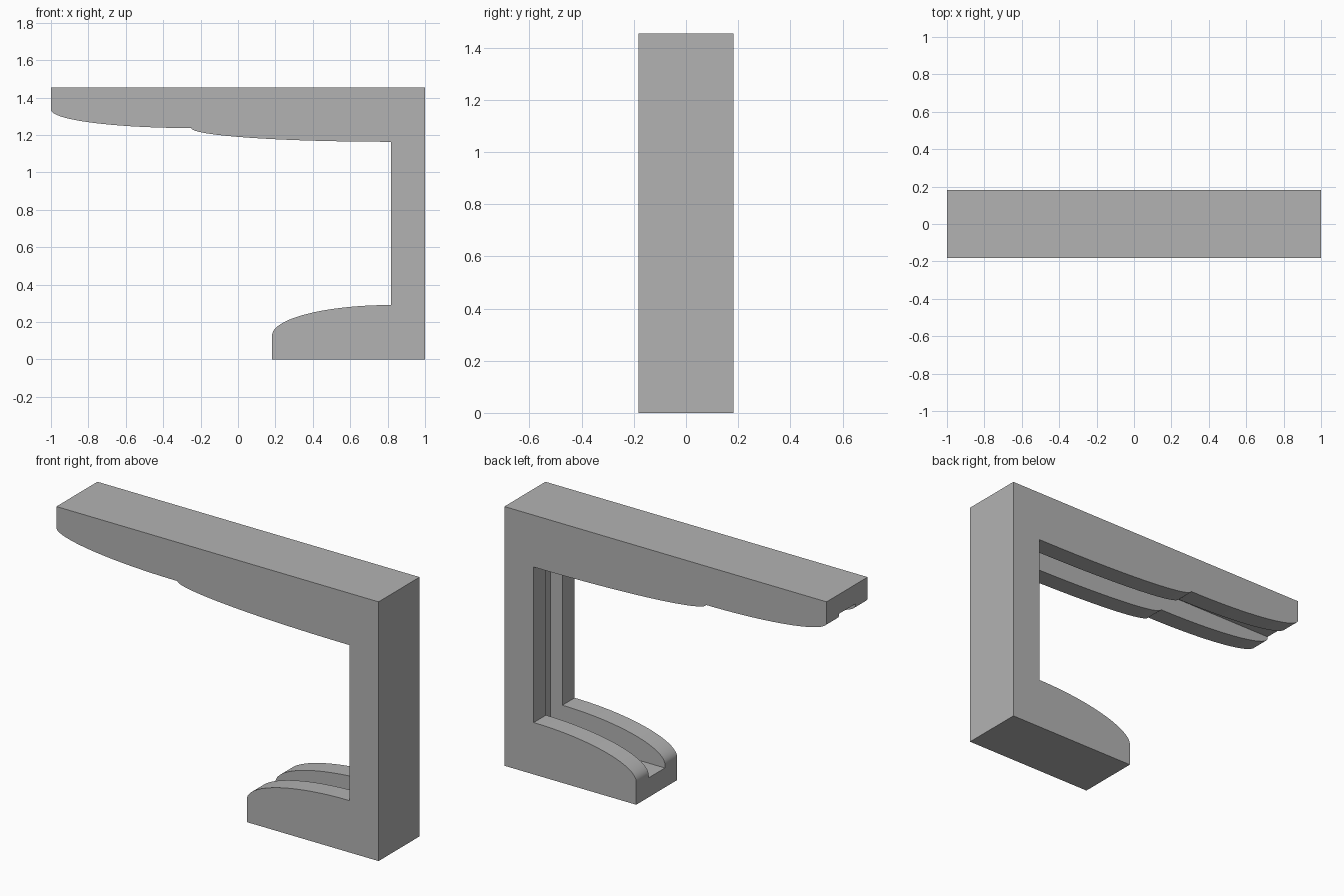
import bpy, bmesh, math

cube = bpy.data.objects.get("Cube")
if cube:
    bpy.data.objects.remove(cube, do_unlink=True)

U = 2 / 11            # design module: 11 long, 8 tall, 2 deep
HALF_DEPTH = U
TOP = 8 * U
WALL = 1 - U          # inner face of the upright
STEPS = 32

grey = bpy.data.materials.new("plain_grey")
grey.use_nodes = True
grey.diffuse_color = (0.45, 0.45, 0.45, 1)
grey.node_tree.nodes["Principled BSDF"].inputs["Base Color"].default_value = (0.45, 0.45, 0.45, 1)


def quarter_ellipse(tip, crown):
    """Curve that leaves the tip vertically and arrives level at the crown."""
    points = []
    for i in range(STEPS + 1):
        a = math.pi / 2 * i / STEPS
        points.append((crown[0] + (tip[0] - crown[0]) * math.cos(a),
                       tip[1] + (crown[1] - tip[1]) * math.sin(a)))
    return points


def extrude_profile(name, profile, half_depth):
    """Solid made from an x-z outline, centred on y = 0."""
    bm = bmesh.new()
    face = bm.faces.new([bm.verts.new((x, -half_depth, z)) for x, z in profile])
    result = bmesh.ops.extrude_face_region(bm, geom=[face])
    moved = [v for v in result["geom"] if isinstance(v, bmesh.types.BMVert)]
    bmesh.ops.translate(bm, verts=moved, vec=(0, 2 * half_depth, 0))
    bmesh.ops.recalc_face_normals(bm, faces=bm.faces[:])
    mesh = bpy.data.meshes.new(name)
    bm.to_mesh(mesh)
    bm.free()
    mesh.materials.append(grey)
    obj = bpy.data.objects.new(name, mesh)
    bpy.context.collection.objects.link(obj)
    return obj


# Outline: rounded foot, upright, and upper arm with two stepped curves
foot_curve = quarter_ellipse((-1 + 6.5 * U, 0.7 * U), (WALL, 1.6 * U))
tip_curve = quarter_ellipse((-1, 1.335), (-0.25, 1.237))
root_curve = quarter_ellipse((-0.25, 1.237), (WALL, 6.4 * U))
outline = [(1, 0), (1, TOP), (-1, TOP)]
outline += tip_curve + root_curve[1:]
outline += foot_curve[::-1] + [(foot_curve[0][0], 0)]
frame = extrude_profile("bracket_frame", outline, HALF_DEPTH)

# Channel running along the inside of foot, upright and arm
channel = [(-1.2, 0.6 * U), (WALL + 0.4 * U, 0.6 * U),
           (WALL + 0.4 * U, TOP - 0.6 * U), (-1.2, TOP - 0.6 * U)]
cutter = extrude_profile("channel_cutter", channel, 0.4 * U)
cutter.hide_render = True

cut = frame.modifiers.new("channel", 'BOOLEAN')
cut.operation = 'DIFFERENCE'
cut.solver = 'EXACT'
cut.object = cutter

bpy.ops.object.select_all(action='DESELECT')
bpy.context.view_layer.objects.active = frame
frame.select_set(True)
bpy.ops.object.modifier_apply(modifier=cut.name)
bpy.data.objects.remove(cutter, do_unlink=True)
bpy.ops.object.shade_smooth_by_angle(angle=math.radians(40))
